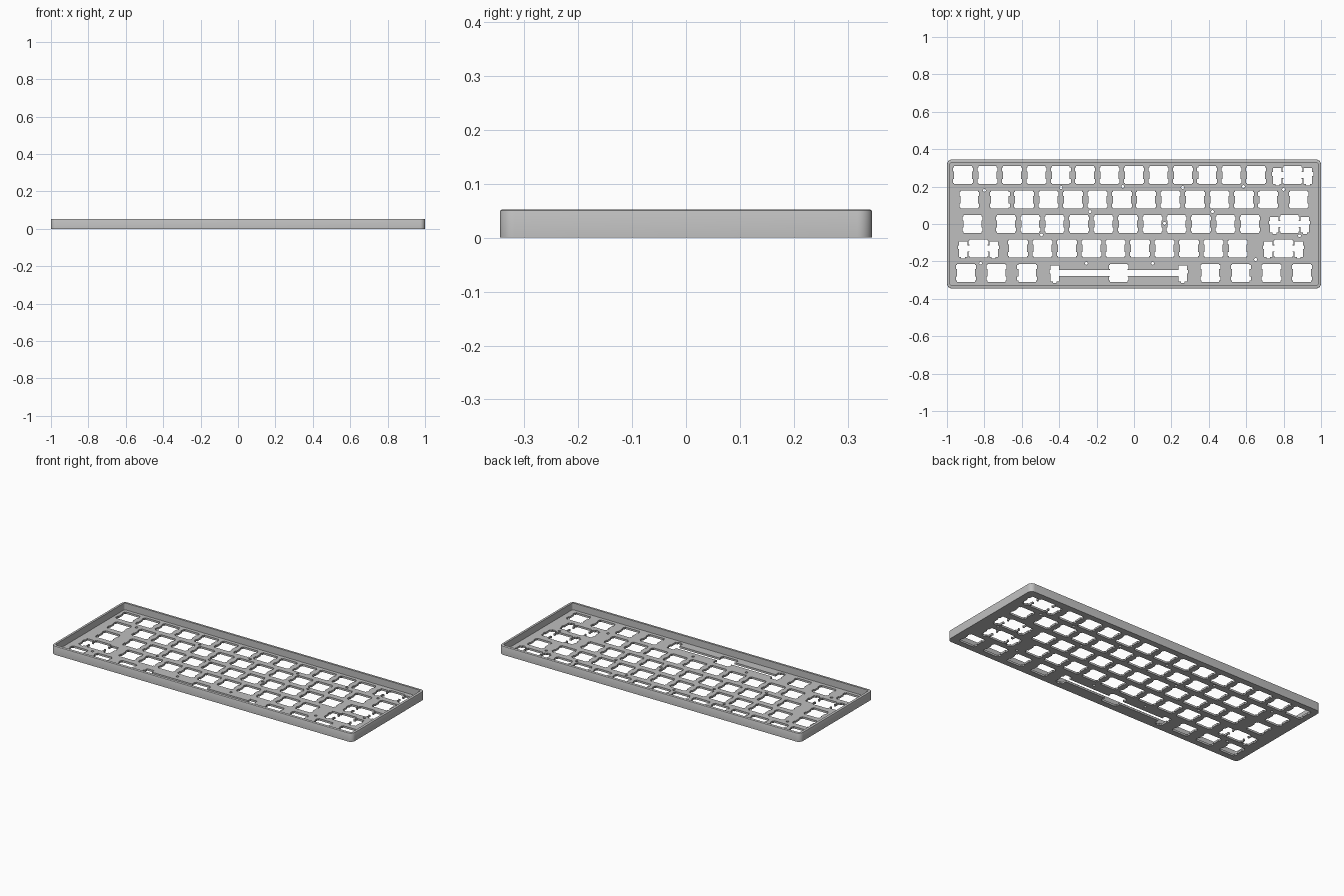
import bpy, bmesh, math

if "Cube" in bpy.data.objects:
    bpy.data.objects.remove(bpy.data.objects["Cube"])

MM = 0.00685            # one millimetre in scene units
U = 19.05 * MM          # key pitch
HX, HY, H = 1.0, 0.345, 0.052
WALL, FLOOR, RADIUS = 0.0155, 0.0115, 0.027

grey = bpy.data.materials.new("matte grey")
grey.diffuse_color = (0.52, 0.52, 0.52, 1)
grey.use_nodes = True
grey.node_tree.nodes["Principled BSDF"].inputs["Base Color"].default_value = grey.diffuse_color


def rounded_rect(inset, seg=8):
    """Outline of the case, moved inwards by inset."""
    r = RADIUS - inset
    cx, cy = HX - RADIUS, HY - RADIUS
    pts = []
    for k, (sx, sy) in enumerate([(1, 1), (-1, 1), (-1, -1), (1, -1)]):
        for i in range(seg + 1):
            a = math.pi / 2 * (k + i / seg)
            pts.append((sx * cx + r * math.cos(a), sy * cy + r * math.sin(a)))
    return pts


def mirrored(half, x, y):
    """Close a right-half outline (mm, top to bottom) and place it."""
    full = half + [(-px, py) for px, py in reversed(half)]
    return [(x + px * MM, y + py * MM) for px, py in full]


# Switch opening: square with two clip notches on each side
TOP = [(7, 7), (7, 6), (7.8, 6), (7.8, 2.9), (7, 2.9)]
BOTTOM = [(px, -py) for px, py in reversed(TOP)]


def key_hole(x, y):
    return mirrored(TOP + BOTTOM, x, y)


def wide_key_hole(x, y, d):
    """Switch opening joined by a slot to stabiliser openings at +-d mm."""
    a, b = d - 3.35, d + 3.35
    stab = [(7, 2.3), (a, 2.3), (a, 5.53), (b, 5.53), (b, 2.3), (b + 0.85, 2.3),
            (b + 0.85, -0.5), (b, -0.5), (b, -6.77), (d + 1.5, -6.77),
            (d + 1.5, -7.97), (d - 1.5, -7.97), (d - 1.5, -6.77), (a, -6.77),
            (a, -2.3), (7, -2.3)]
    return mirrored(TOP + stab + BOTTOM, x, y)


def screw_hole(x, y, r=0.008, n=12):
    return [(x + r * math.cos(2 * math.pi * i / n), y + r * math.sin(2 * math.pi * i / n))
            for i in range(n)]


# Key widths of each row in key units, back row first
ROWS = [[1] * 13 + [2],
        [1.5] + [1] * 12 + [1.5],
        [1.75] + [1] * 11 + [2.25],
        [2.25] + [1] * 10 + [2.75],
        [1.25] * 3 + [6.25] + [1.25] * 4]
SCREWS = [(-0.80, 0.18), (-0.39, 0.195), (-0.06, 0.2), (0.26, 0.195), (0.585, 0.2),
          (0.80, 0.185), (-0.235, 0.066), (0.42, 0.066), (-0.495, -0.058),
          (0.163, 0.003), (0.885, -0.063), (-0.82, -0.21), (-0.255, -0.21),
          (0.10, -0.21), (0.65, -0.19)]

outlines = [rounded_rect(WALL)]
for r, row in enumerate(ROWS):
    left, y = -7.5, (2 - r) * U
    for w in row:
        x = (left + w / 2) * U
        left += w
        if w >= 2:
            outlines.append(wide_key_hole(x, y, 50 if w > 6 else 11.9))
        else:
            outlines.append(key_hole(x, y))
outlines += [screw_hole(x, y) for x, y in SCREWS]

# Floor plate with all the openings, as a filled and extruded flat curve
curve = bpy.data.curves.new("plate_outline", "CURVE")
curve.dimensions = "2D"
curve.fill_mode = "BOTH"
curve.extrude = FLOOR / 2
for pts in outlines:
    s = curve.splines.new("POLY")
    s.points.add(len(pts) - 1)
    for p, (x, y) in zip(s.points, pts):
        p.co = (x, y, 0, 1)
    s.use_cyclic_u = True
plate = bpy.data.objects.new("switch_plate", curve)
plate.location.z = FLOOR / 2
bpy.context.collection.objects.link(plate)
bpy.context.view_layer.objects.active = plate
plate.select_set(True)
bpy.ops.object.convert(target="MESH")
plate = bpy.context.object
plate.data.materials.clear()
plate.data.materials.append(grey)
bm = bmesh.new()
bm.from_mesh(plate.data)
bmesh.ops.remove_doubles(bm, verts=bm.verts, dist=1e-5)
bmesh.ops.recalc_face_normals(bm, faces=bm.faces)
for f in bm.faces:
    f.smooth = False
bm.to_mesh(plate.data)
bm.free()

# Rim wall, lofted through (inset, height) steps with a softened outer top edge
bm = bmesh.new()
steps = [(0, 0), (0, H - 0.003), (0.001, H - 0.001), (0.003, H), (WALL, H), (WALL, 0)]
rings = [[bm.verts.new((x, y, z)) for x, y in rounded_rect(i)] for i, z in steps]
for a, b in zip(rings, rings[1:] + rings[:1]):
    n = len(a)
    for i in range(n):
        j = (i + 1) % n
        bm.faces.new((a[i], a[j], b[j], b[i]))
bmesh.ops.recalc_face_normals(bm, faces=bm.faces)
mesh = bpy.data.meshes.new("rim_wall")
bm.to_mesh(mesh)
bm.free()
mesh.materials.append(grey)
rim = bpy.data.objects.new("rim_wall", mesh)
bpy.context.collection.objects.link(rim)
bpy.ops.object.select_all(action="DESELECT")
rim.select_set(True)
bpy.context.view_layer.objects.active = rim
bpy.ops.object.shade_smooth_by_angle(angle=math.radians(35))
